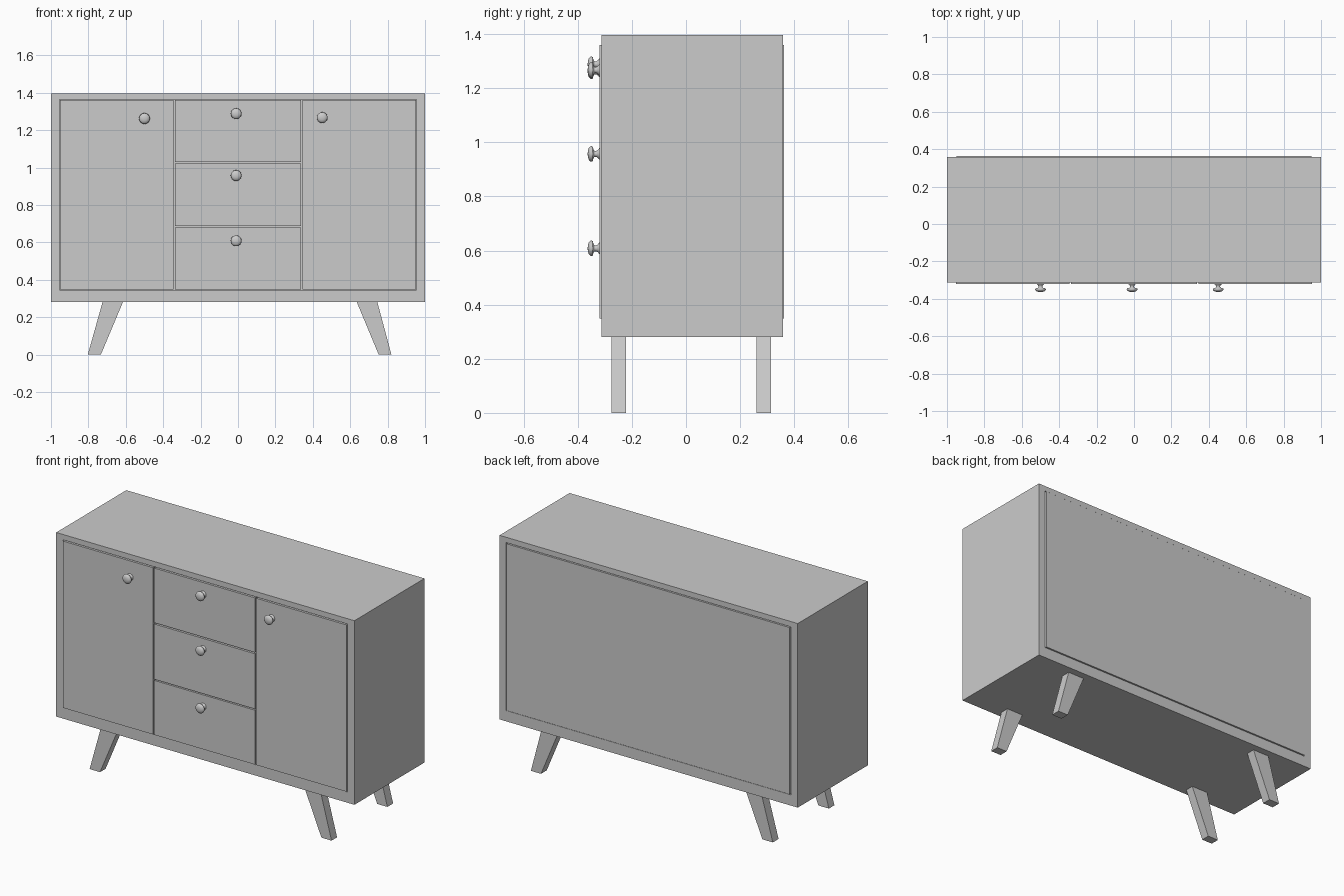
import bpy, bmesh, math

if "Cube" in bpy.data.objects:
    bpy.data.objects.remove(bpy.data.objects["Cube"])


def box(name, x, y, z):
    """Box from (min, max) ranges."""
    bm = bmesh.new()
    bmesh.ops.create_cube(bm, size=1)
    for v in bm.verts:
        v.co = [r[0] if c < 0 else r[1] for c, r in zip(v.co, (x, y, z))]
    return finish(name, bm)


def finish(name, bm):
    bmesh.ops.recalc_face_normals(bm, faces=bm.faces)
    me = bpy.data.meshes.new(name)
    bm.to_mesh(me)
    bm.free()
    ob = bpy.data.objects.new(name, me)
    bpy.context.collection.objects.link(ob)
    return ob


FRONT, BACK = -0.313, 0.358
LOW, HIGH = 0.345, 1.364

# Carcass
box("top_board", (-1, 1), (FRONT, BACK), (HIGH, 1.396))
box("bottom_board", (-1, 1), (FRONT, BACK), (0.28, LOW))
box("left_side", (-1, -0.955), (FRONT, BACK), (LOW, HIGH))
box("right_side", (0.955, 1), (FRONT, BACK), (LOW, HIGH))
box("back_panel", (-0.95, 0.95), (0.33, 0.363), (LOW + 0.004, HIGH - 0.004))
box("inner_body", (-0.955, 0.955), (-0.285, 0.33), (LOW, HIGH))

# Doors and drawer fronts, slightly proud of the carcass
panel_y = (-0.32, -0.285)
door_z = (LOW + 0.004, HIGH - 0.004)
box("left_door", (-0.951, -0.346), panel_y, door_z)
box("right_door", (0.344, 0.951), panel_y, door_z)
for i, z in enumerate([(0.349, 0.679), (0.686, 1.021), (1.029, 1.36)]):
    box(f"drawer_front_{i + 1}", (-0.338, 0.337), panel_y, z)


# Turned knobs: (radius, y) profile spun around the y axis
KNOB = [(0.021, -0.315), (0.021, -0.321), (0.015, -0.325), (0.011, -0.332),
        (0.011, -0.338), (0.016, -0.342), (0.026, -0.344), (0.029, -0.348),
        (0.028, -0.353), (0.022, -0.359), (0.012, -0.3625), (0, -0.3635)]


def knob(name, x, z):
    bm = bmesh.new()
    vs = [bm.verts.new((r, y, 0)) for r, y in KNOB]
    es = [bm.edges.new(p) for p in zip(vs, vs[1:])]
    bmesh.ops.spin(bm, geom=vs + es, cent=(0, 0, 0), axis=(0, 1, 0),
                   angle=math.tau, steps=24)
    bmesh.ops.remove_doubles(bm, verts=bm.verts, dist=1e-5)
    bmesh.ops.holes_fill(bm, edges=bm.edges)
    ob = finish(name, bm)
    ob.location = (x, 0, z)
    for p in ob.data.polygons:
        p.use_smooth = len(p.vertices) < 5


knob("left_door_knob", -0.5, 1.262)
knob("right_door_knob", 0.45, 1.267)
for i, z in enumerate((0.608, 0.957, 1.288)):
    knob(f"drawer_knob_{i + 1}", -0.01, z)


# Splayed tapered legs: front outline extruded along y
def leg(name, outline, y0, y1):
    bm = bmesh.new()
    face = bm.faces.new([bm.verts.new((x, y0, z)) for x, z in outline])
    ext = bmesh.ops.extrude_face_region(bm, geom=[face])
    for v in ext["geom"]:
        if isinstance(v, bmesh.types.BMVert):
            v.co.y = y1
    # Keep the starting cap so the leg is closed
    if not face.is_valid:
        bmesh.ops.holes_fill(bm, edges=bm.edges)
    finish(name, bm)


LEFT = [(-0.803, 0), (-0.733, 0), (-0.615, 0.281), (-0.724, 0.281)]
RIGHT = [(0.82, 0), (0.752, 0), (0.635, 0.281), (0.745, 0.281)]
for side, outline in (("left", LEFT), ("right", RIGHT)):
    leg(f"front_{side}_leg", outline, -0.275, -0.222)
    leg(f"back_{side}_leg", outline, 0.26, 0.315)
